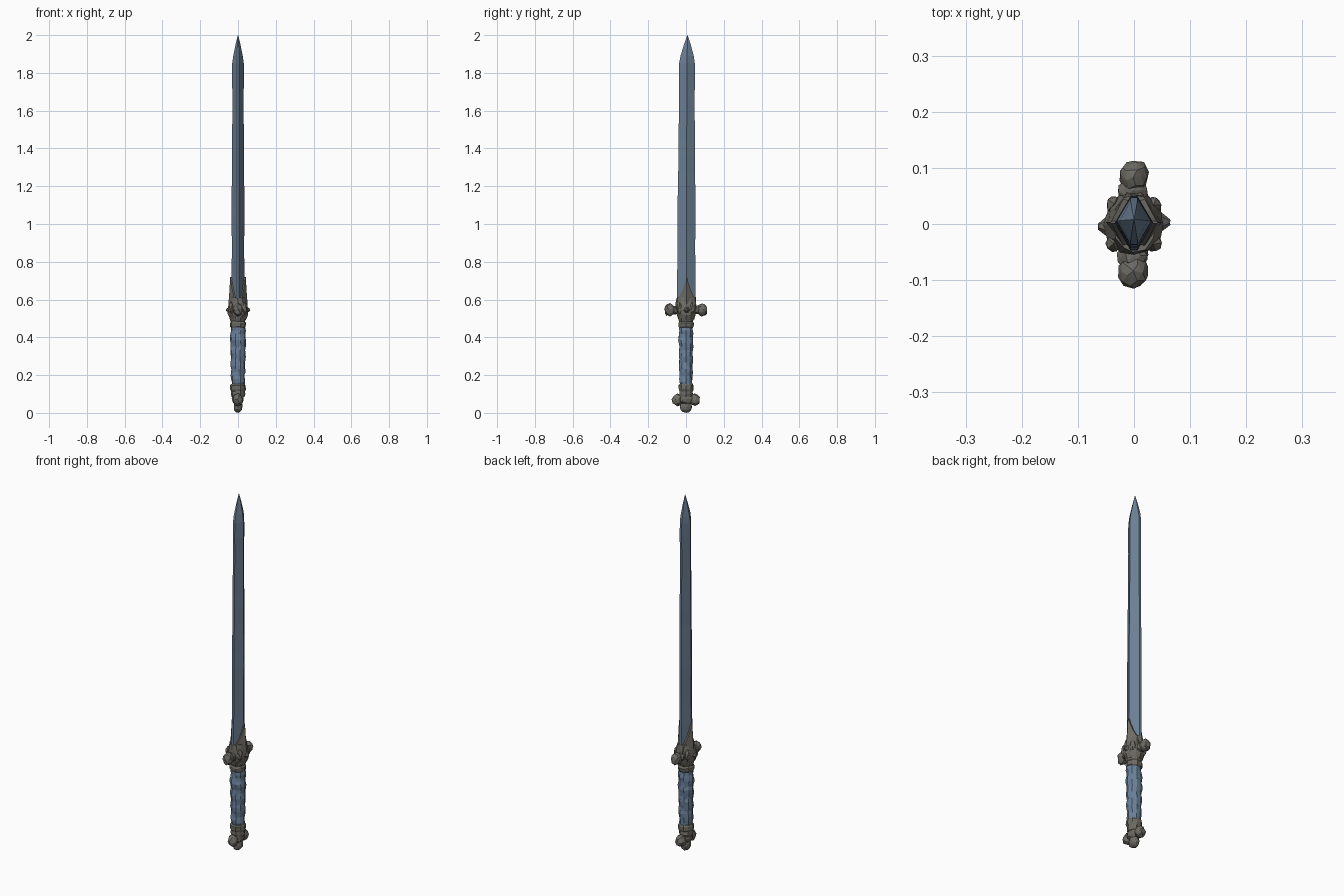
import bpy, bmesh, math, random
from mathutils import Vector, Matrix

if "Cube" in bpy.data.objects:
    bpy.data.objects.remove(bpy.data.objects["Cube"])

random.seed(4)

def material(name, rgb):
    m = bpy.data.materials.new(name)
    m.diffuse_color = (*rgb, 1)
    m.use_nodes = True
    m.node_tree.nodes["Principled BSDF"].inputs["Base Color"].default_value = m.diffuse_color
    return m

STEEL = material("blade_blue_steel", (0.15, 0.215, 0.295))
WRAP = material("grip_blue_leather", (0.145, 0.22, 0.32))
METAL = material("weathered_grey_metal", (0.155, 0.147, 0.127))

def finish(name, bm, mat, jitter=0.0):
    for v in bm.verts:
        v.co += Vector([random.uniform(-jitter, jitter) for _ in range(3)])
    bmesh.ops.recalc_face_normals(bm, faces=bm.faces)
    me = bpy.data.meshes.new(name)
    bm.to_mesh(me)
    bm.free()
    me.materials.append(mat)
    ob = bpy.data.objects.new(name, me)
    bpy.context.collection.objects.link(ob)
    return ob

def loft(name, rings, mat, jitter=0.0):
    """Skin a list of closed rings of points and cap both ends."""
    bm = bmesh.new()
    rows = [[bm.verts.new(p) for p in r] for r in rings]
    n = len(rows[0])
    for a, b in zip(rows, rows[1:]):
        for i in range(n):
            j = (i + 1) % n
            bm.faces.new((a[i], a[j], b[j], b[i]))
    bm.faces.new(rows[0])
    bm.faces.new(rows[-1])
    return finish(name, bm, mat, jitter)

def oval(z, rx, ry, n=10, ripple=0.0, pitch=0.07):
    pts = []
    for i in range(n):
        a = math.tau * i / n
        k = 1 + ripple * math.sin(a + math.tau * z / pitch)
        pts.append((rx * k * math.cos(a), ry * k * math.sin(a), z))
    return pts

def lump(name, c, s, jitter=0.003, sub=2):
    bm = bmesh.new()
    bmesh.ops.create_icosphere(bm, subdivisions=sub, radius=1,
                               matrix=Matrix.Translation(c) @ Matrix.Diagonal((*s, 1)))
    return finish(name, bm, METAL, jitter)

# Blade: diamond section, blunt edges, slightly worn outline
def blade_ring(z, hx, hy, cy=0.003):
    e = min(0.006, hx * 0.25)
    return [(hx, cy, z), (e, cy + hy, z), (-e, cy + hy, z),
            (-hx, cy, z), (-e, cy - hy, z), (e, cy - hy, z)]

rings = []
for i in range(17):
    t = i / 16
    w = random.uniform(-0.0012, 0.0012)
    rings.append(blade_ring(0.55 + 1.30 * t, 0.035 - 0.005 * t + w,
                            0.050 - 0.009 * t + w, 0.001 + 0.004 * t))
rings += [blade_ring(1.89, 0.025, 0.035, 0.006), blade_ring(1.95, 0.013, 0.018, 0.007),
          blade_ring(2.0, 0.001, 0.001, 0.008)]
loft("blade", rings, STEEL)

# Grip: wrapped leather with a spiral ripple
prof = [(0.13, 0.033), (0.18, 0.036), (0.30, 0.039), (0.39, 0.041), (0.47, 0.036)]
def radius(z):
    for (z0, r0), (z1, r1) in zip(prof, prof[1:]):
        if z <= z1:
            return r0 + (r1 - r0) * (z - z0) / (z1 - z0)
    return prof[-1][1]
loft("grip", [oval(z, radius(z), radius(z) * 0.98, 10, 0.06)
              for z in [0.13 + 0.017 * i for i in range(20)]], WRAP, 0.0015)

# Collars above and below the grip
loft("upper_collar", [oval(z, r, r) for z, r in
     [(0.45, 0.035), (0.455, 0.041), (0.475, 0.043), (0.485, 0.038), (0.50, 0.044), (0.52, 0.046)]],
     METAL, 0.002)
loft("lower_collar", [oval(z, r, r) for z, r in
     [(0.085, 0.033), (0.10, 0.038), (0.115, 0.036), (0.125, 0.041), (0.145, 0.041), (0.153, 0.035)]],
     METAL, 0.002)

# Guard body: faceted block that narrows towards the blade
loft("guard_body", [oval(z, rx, ry, 12) for z, rx, ry in
     [(0.495, 0.040, 0.042), (0.52, 0.052, 0.050), (0.55, 0.053, 0.056),
      (0.58, 0.047, 0.056), (0.61, 0.038, 0.052)]], METAL, 0.003)

for s, side in ((1, "back"), (-1, "front")):
    # Guard arms: neck, knob and curled tips
    lump(f"guard_neck_{side}", (-0.002, s * 0.058, 0.545), (0.027, 0.026, 0.023))
    lump(f"guard_knob_{side}", (0, s * 0.085, 0.546), (0.027, 0.028, 0.034))
    lump(f"guard_curl_{side}", (0, s * 0.101, 0.535), (0.018, 0.014, 0.020), 0.002, 1)
    # Pommel side lobes
    lump(f"pommel_lobe_{side}", (0, s * 0.046, 0.069), (0.026, 0.029, 0.032))

for s, side in ((1, "right"), (-1, "left")):
    # Langets: pointed plates folded over the blade ridge
    bm = bmesh.new()
    rows = []
    for z, x, y in [(0.56, 0.050, 0.054), (0.60, 0.049, 0.046), (0.65, 0.045, 0.022),
                    (0.69, 0.043, 0.009), (0.72, 0.042, 0.002)]:
        fold = 0.70 * y
        rows.append([bm.verts.new(p) for p in
                     [(s * x, 0.003, z), (s * (x - fold), 0.003 + y, z),
                      (s * (x - fold - 0.016), 0.003 + y * 0.9, z), (s * (x - 0.016), 0.003, z),
                      (s * (x - fold - 0.016), 0.003 - y * 0.9, z), (s * (x - fold), 0.003 - y, z)]])
    for a, b in zip(rows, rows[1:]):
        for i in range(6):
            j = (i + 1) % 6
            bm.faces.new((a[i], a[j], b[j], b[i]))
    bm.faces.new(rows[0])
    bm.faces.new(rows[-1])
    finish(f"langet_{side}", bm, METAL)
    # Central boss spike on each face of the guard
    bm = bmesh.new()
    rot = Matrix.Rotation(s * math.pi / 2, 4, 'Y')
    bmesh.ops.create_cone(bm, cap_ends=True, segments=6, radius1=0.026, radius2=0.005, depth=0.026,
                          matrix=Matrix.Translation((s * 0.051, 0.004 * s, 0.545)) @ rot)
    finish(f"boss_{side}", bm, METAL, 0.001)
    # Small leaf ridges spreading beside each boss
    for k in (-1, 1):
        lump(f"guard_leaf_{side}_{'back' if k > 0 else 'front'}",
             (s * 0.036, k * 0.034, 0.555), (0.015, 0.017, 0.034), 0.002, 1)

# Pommel core and bottom lobe
lump("pommel_core", (0, 0, 0.075), (0.033, 0.042, 0.034))
lump("pommel_base", (0, 0, 0.032), (0.024, 0.033, 0.032), 0.0012)
